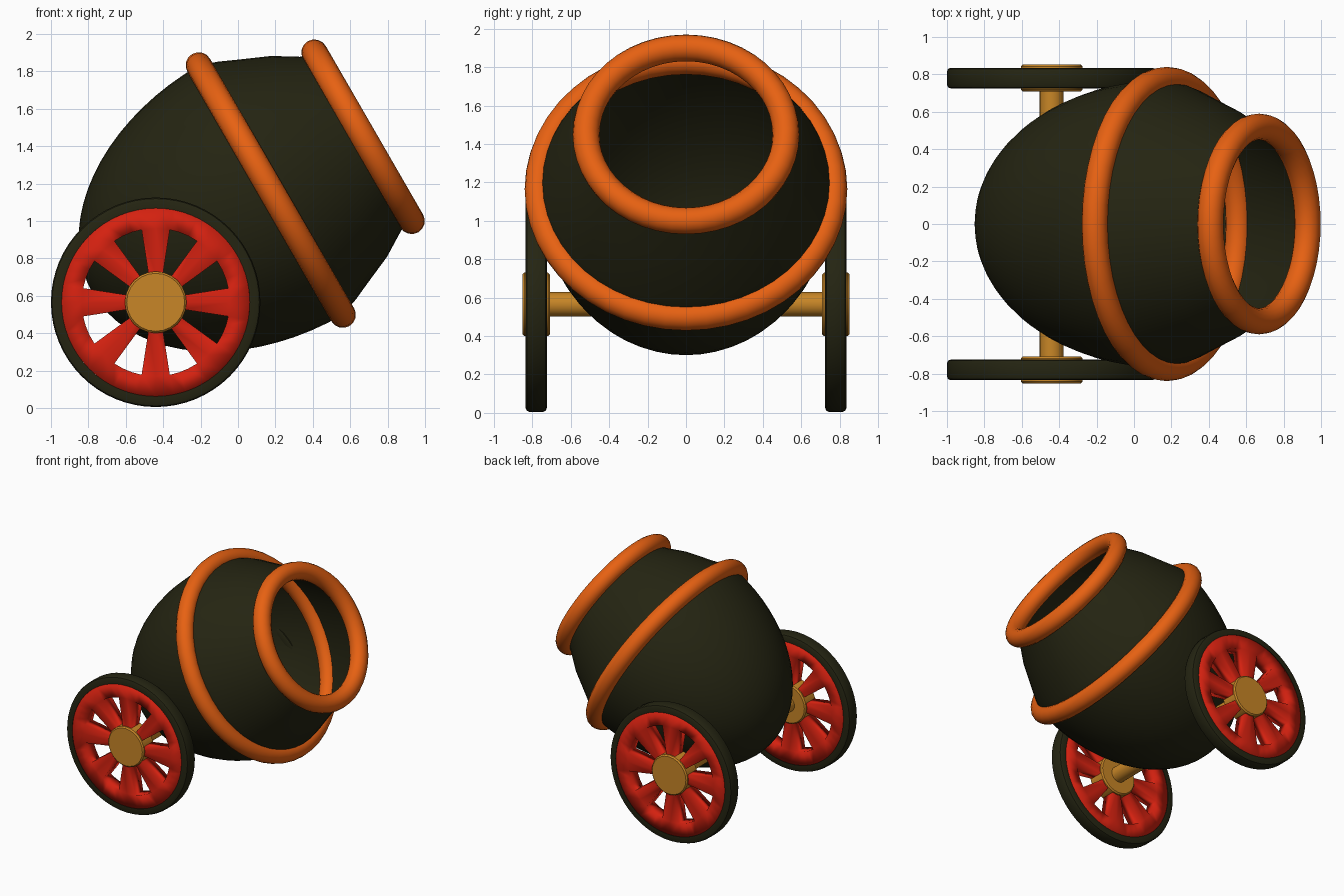
import bpy, bmesh, math
from mathutils import Matrix, Vector

if "Cube" in bpy.data.objects:
    bpy.data.objects.remove(bpy.data.objects["Cube"])


def material(name, colour):
    m = bpy.data.materials.new(name)
    m.use_nodes = True
    m.diffuse_color = (*colour, 1)
    m.node_tree.nodes["Principled BSDF"].inputs["Base Color"].default_value = (*colour, 1)
    return m


DARK = material("dark olive iron", (0.018, 0.018, 0.006))
ORANGE = material("orange", (0.8, 0.12, 0.006))
RED = material("red", (0.66, 0.015, 0.005))
GOLD = material("gold", (0.58, 0.24, 0.02))


def finish(name, bm, mat, place, angle=35):
    bmesh.ops.remove_doubles(bm, verts=bm.verts, dist=1e-5)
    bmesh.ops.recalc_face_normals(bm, faces=bm.faces)
    mesh = bpy.data.meshes.new(name)
    bm.to_mesh(mesh)
    bm.free()
    mesh.materials.append(mat)
    mesh.shade_smooth()
    mesh.set_sharp_from_angle(angle=math.radians(angle))
    ob = bpy.data.objects.new(name, mesh)
    ob.matrix_world = place
    bpy.context.collection.objects.link(ob)
    return ob


def lathe(name, profile, mat, place, segments=48, closed=False, angle=35):
    """Spin (radius, height) points around local z."""
    bm = bmesh.new()
    verts = [bm.verts.new((r, 0, h)) for r, h in profile]
    pairs = list(zip(verts, verts[1:]))
    if closed:
        pairs.append((verts[-1], verts[0]))
    edges = [bm.edges.new(p) for p in pairs]
    bmesh.ops.spin(bm, geom=verts + edges, cent=(0, 0, 0), axis=(0, 0, 1),
                   angle=math.tau, steps=segments)
    return finish(name, bm, mat, place, angle)


def hoop(name, radius, tube, place):
    ring = [(radius + tube * math.cos(math.tau * i / 16), tube * math.sin(math.tau * i / 16))
            for i in range(16)]
    lathe(name, ring, ORANGE, place, closed=True, angle=60)


# Barrel: egg-shaped open shell, mouth tilted up towards +x
barrel = Matrix.Translation((0.175, 0, 1.165)) @ Matrix.Rotation(math.radians(60), 4, "Y")
LENGTH, RADIUS = 1.1, 0.77
shell = []
for i in range(19):
    a = math.pi / 2 * i / 18
    shell.append((RADIUS * math.sin(a), -LENGTH * math.cos(a)))
shell += [(0.735, 0.1), (0.69, 0.2), (0.62, 0.36), (0.54, 0.49), (0.5, 0.57)]
lathe("barrel_shell", shell, DARK, barrel, angle=60)
hoop("middle_hoop", 0.77, 0.07, barrel)
hoop("mouth_hoop", 0.52, 0.07, barrel @ Matrix.Translation((0, 0, 0.57)))


# Wheel disc: polar grid with eight openings, thickened
def wheel_disc(name, place):
    bm = bmesh.new()
    # radius, half angle of the opening at that radius
    rows = [(0.06, 8), (0.15, 8), (0.395, 11.5), (0.505, 11.5)]
    grid = []
    for radius, half in rows:
        row = []
        for k in range(8):
            for offset in (-half, -half / 3, half / 3, half, 22.5):
                a = math.radians(45 * k + 22.5 + offset)
                row.append(bm.verts.new((radius * math.cos(a), radius * math.sin(a), 0)))
        grid.append(row)
    count = len(grid[0])
    for r in range(len(rows) - 1):
        for c in range(count):
            if r == 1 and c % 5 < 3:
                continue
            n = (c + 1) % count
            bm.faces.new((grid[r][c], grid[r + 1][c], grid[r + 1][n], grid[r][n]))
    ob = finish(name, bm, RED, place)
    mod = ob.modifiers.new("thickness", "SOLIDIFY")
    mod.thickness = 0.104
    mod.offset = 0


# Wheels, hubs and axle
WHEEL_X, WHEEL_Z = -0.44, 0.565
tyre = [(0.503, -0.055), (0.54, -0.055), (0.554, -0.049), (0.56, -0.035),
        (0.56, 0.035), (0.554, 0.049), (0.54, 0.055), (0.503, 0.055)]
hub = [(0, -0.072), (0.155, -0.072), (0.165, -0.062),
       (0.165, 0.062), (0.155, 0.072), (0, 0.072)]
turn = Matrix.Rotation(math.pi / 2, 4, "X")
for side, y in (("right", -0.78), ("left", 0.78)):
    place = Matrix.Translation((WHEEL_X, y, WHEEL_Z)) @ turn
    lathe(side + "_tyre", tyre, DARK, place, segments=64, closed=True)
    wheel_disc(side + "_wheel_disc", place)
    lathe(side + "_hub", hub, GOLD, place, segments=24)
lathe("axle", [(0, -0.75), (0.064, -0.75), (0.064, 0.75), (0, 0.75)], GOLD,
      Matrix.Translation((WHEEL_X, 0, WHEEL_Z)) @ turn, segments=24)
